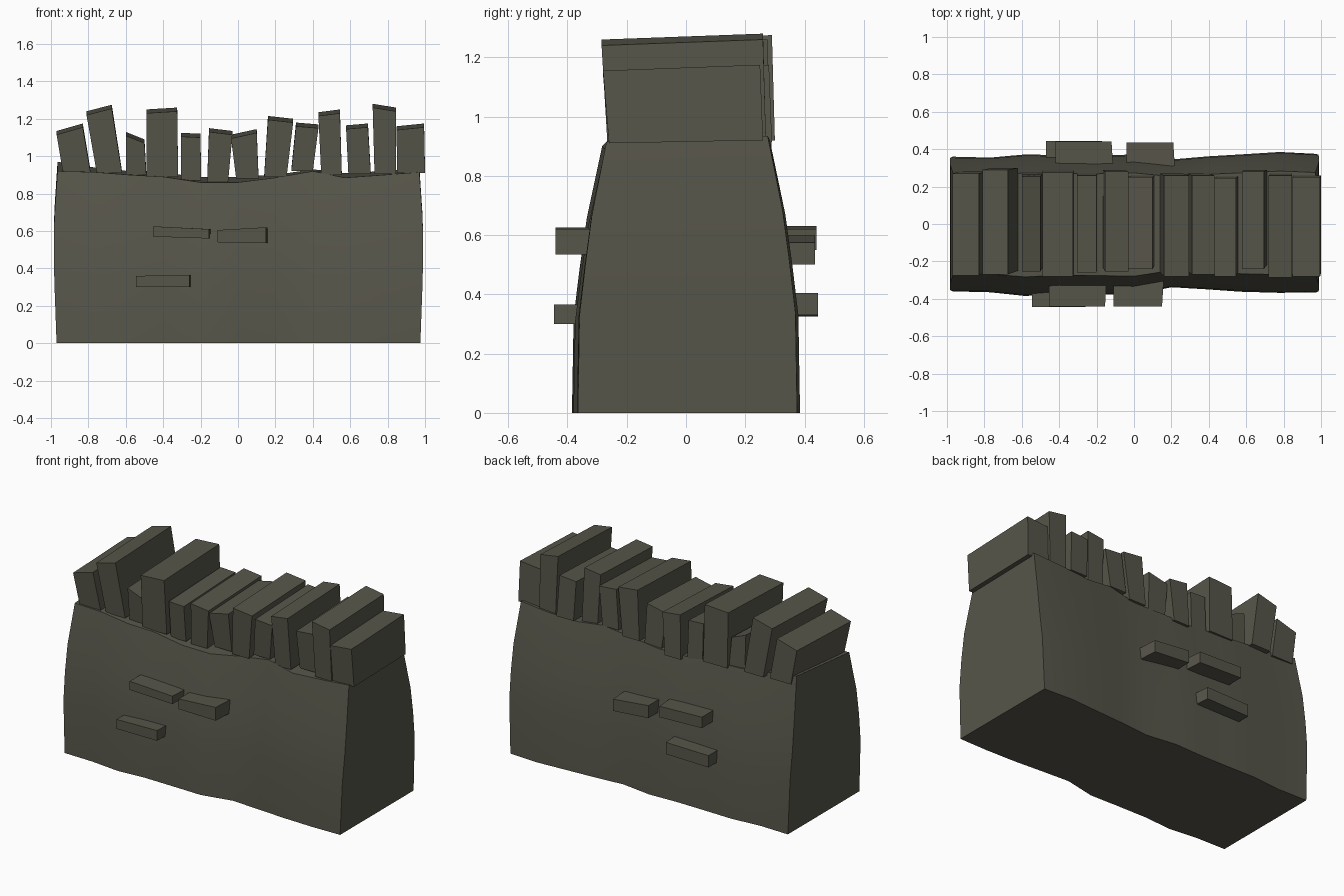
import bpy, bmesh, math

stone = bpy.data.materials.new("dark olive stone")
stone.diffuse_color = (0.095, 0.092, 0.068, 1)


def finish(name, bm, smooth=False):
    bmesh.ops.recalc_face_normals(bm, faces=bm.faces[:])
    me = bpy.data.meshes.new(name)
    bm.to_mesh(me)
    bm.free()
    me.materials.append(stone)
    ob = bpy.data.objects.new(name, me)
    bpy.context.collection.objects.link(ob)
    if smooth:
        bpy.ops.object.select_all(action='DESELECT')
        ob.select_set(True)
        bpy.context.view_layer.objects.active = ob
        bpy.ops.object.shade_smooth_by_angle(angle=math.radians(30))
    return ob


def block(name, bottom, top):
    """Six-sided stone from two rings of four corners."""
    bm = bmesh.new()
    b = [bm.verts.new(p) for p in bottom]
    t = [bm.verts.new(p) for p in top]
    bm.faces.new(b)
    bm.faces.new(t)
    for i in range(4):
        j = (i + 1) % 4
        bm.faces.new((b[i], b[j], t[j], t[i]))
    return finish(name, bm)


# Wall body: stations along x -> front depth, back depth, front top, back top
stations = [
    (-0.97, 0.360, 0.360, 0.92, 0.97), (-0.77, 0.365, 0.355, 0.915, 0.94),
    (-0.58, 0.385, 0.372, 0.90, 0.92), (-0.40, 0.372, 0.368, 0.89, 0.91),
    (-0.20, 0.375, 0.365, 0.86, 0.89), (0.00, 0.380, 0.372, 0.86, 0.89),
    (0.20, 0.338, 0.345, 0.885, 0.90), (0.40, 0.350, 0.362, 0.92, 0.93),
    (0.57, 0.362, 0.372, 0.885, 0.91), (0.78, 0.368, 0.385, 0.90, 0.92),
    (0.975, 0.365, 0.375, 0.915, 0.935),
]
# height fraction, depth factor, outward bulge of the ends
levels = [(0, 1, 0), (0.36, 0.985, 0.012), (0.55, 0.93, 0.015),
          (0.73, 0.87, 0.012), (1, 0.735, -0.005)]
bm = bmesh.new()
cols = []
for x, f, b, zf, zb in stations:
    end = (x > 0.9) - (x < -0.9)
    cols.append([(bm.verts.new((x + end * e, -f * k, zf * h)),
                  bm.verts.new((x + end * e, b * k, zb * h))) for h, k, e in levels])
for c, d in zip(cols, cols[1:]):
    for i in range(len(levels) - 1):
        for s in (0, 1):
            bm.faces.new((c[i][s], d[i][s], d[i + 1][s], c[i + 1][s]))
    for i in (0, -1):
        bm.faces.new((c[i][0], d[i][0], d[i][1], c[i][1]))
for c in (cols[0], cols[-1]):
    for i in range(len(levels) - 1):
        bm.faces.new((c[i][0], c[i][1], c[i + 1][1], c[i + 1][0]))
finish("wall_body", bm, smooth=True)

# Coping stones: bottom x0 x1 z, top x0 x1 z0 z1, front y, back y
coping = [
    (-0.935, -0.787, 0.905, -0.97, -0.83, 1.125, 1.165, -0.275, 0.27),
    (-0.755, -0.62, 0.91, -0.81, -0.675, 1.23, 1.265, -0.27, 0.29),
    (-0.60, -0.49, 0.90, -0.60, -0.50, 1.12, 1.08, -0.255, 0.255),
    (-0.49, -0.32, 0.89, -0.49, -0.325, 1.24, 1.25, -0.28, 0.275),
    (-0.305, -0.198, 0.87, -0.305, -0.20, 1.115, 1.11, -0.26, 0.26),
    (-0.165, -0.053, 0.86, -0.155, -0.03, 1.14, 1.125, -0.255, 0.28),
    (-0.01, 0.11, 0.88, -0.037, 0.10, 1.105, 1.135, -0.24, 0.25),
    (0.14, 0.26, 0.89, 0.16, 0.295, 1.205, 1.19, -0.28, 0.26),
    (0.285, 0.40, 0.92, 0.31, 0.43, 1.17, 1.16, -0.27, 0.26),
    (0.445, 0.555, 0.90, 0.43, 0.545, 1.225, 1.24, -0.28, 0.245),
    (0.59, 0.71, 0.905, 0.578, 0.695, 1.155, 1.165, -0.24, 0.28),
    (0.73, 0.845, 0.905, 0.72, 0.845, 1.27, 1.25, -0.285, 0.26),
    (0.85, 1.0, 0.91, 0.848, 0.995, 1.15, 1.165, -0.28, 0.25),
]
for n, (a, b, z, c, d, z0, z1, f, k) in enumerate(coping, 1):
    block(f"coping_stone_{n}",
          [(a, f + 0.02, z), (b, f + 0.02, z), (b, k + 0.01, z + 0.01), (a, k + 0.01, z + 0.01)],
          [(c, f, z0 - 0.01), (d, f, z1 - 0.01), (d, k, z1 + 0.01), (c, k, z0 + 0.01)])

# Protruding bricks: x0 x1, z at x0 (low, high), z at x1 (low, high), inner y, outer y
bricks = [
    (-0.455, -0.145, 0.57, 0.625, 0.56, 0.61, -0.28, -0.44),
    (-0.11, 0.16, 0.54, 0.605, 0.535, 0.62, -0.28, -0.44),
    (-0.545, -0.25, 0.30, 0.36, 0.30, 0.365, -0.30, -0.445),
    (-0.04, 0.22, 0.52, 0.60, 0.50, 0.575, 0.28, 0.435),
    (-0.42, -0.11, 0.56, 0.63, 0.55, 0.62, 0.28, 0.44),
    (-0.47, -0.16, 0.325, 0.40, 0.33, 0.405, 0.30, 0.445),
]
for n, (a, b, l0, h0, l1, h1, yi, yo) in enumerate(bricks, 1):
    ring = lambda y, s: [(a, y, l0), (b - s, y, l1), (b - s, y, h1), (a, y, h0)]
    block(f"{'front' if yo < 0 else 'back'}_brick_{n}", ring(yi, 0), ring(yo, 0.01))
